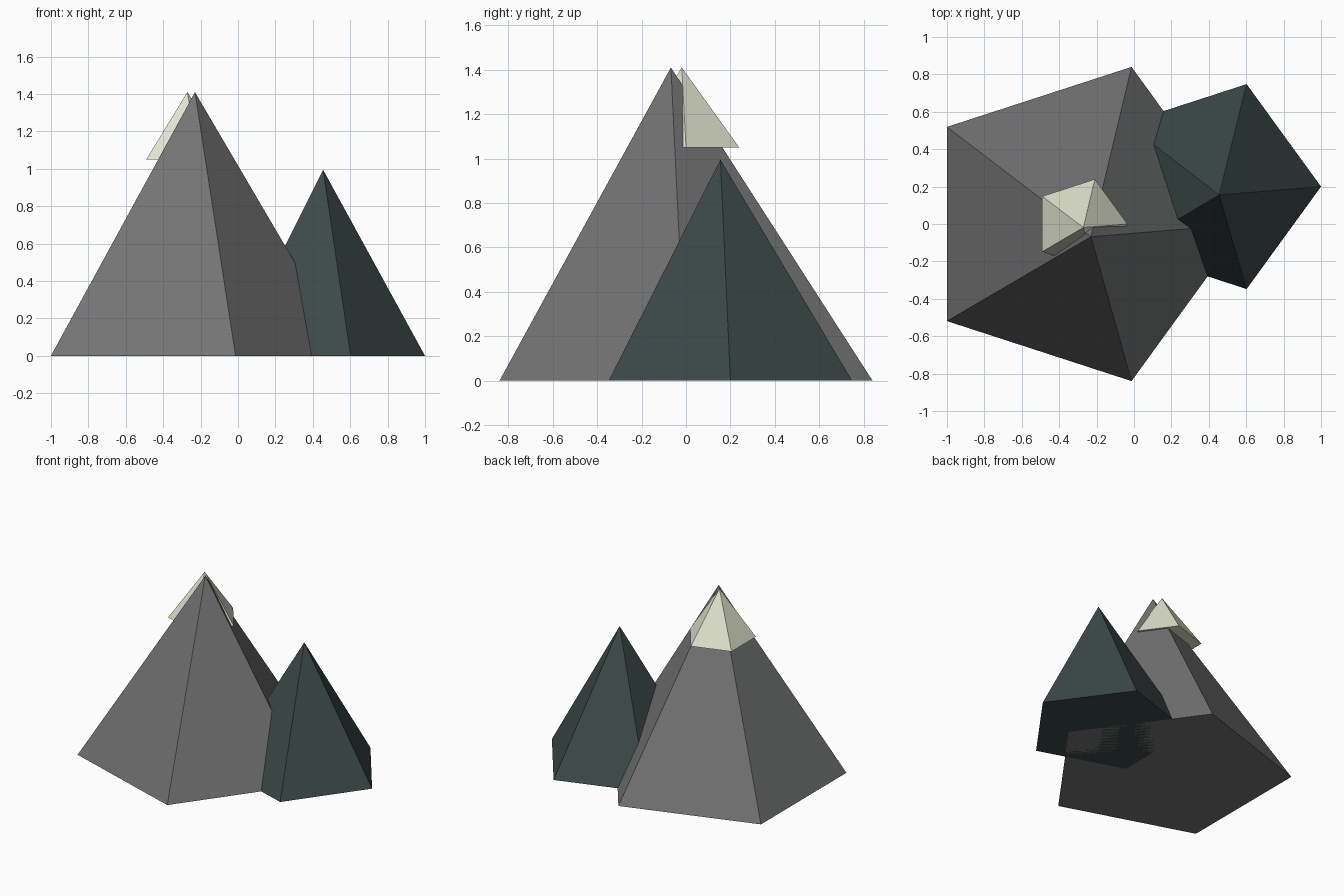
import bpy, bmesh, math

if "Cube" in bpy.data.objects:
    bpy.data.objects.remove(bpy.data.objects["Cube"])


def material(name, rgb):
    m = bpy.data.materials.new(name)
    m.diffuse_color = (*rgb, 1)
    m.use_nodes = True
    m.node_tree.nodes["Principled BSDF"].inputs["Base Color"].default_value = m.diffuse_color
    return m


def peak(name, center, radius, base_z, apex, mat, sides=5):
    """Closed pyramid on a regular polygon, first corner towards +x, with an off-centre apex."""
    bm = bmesh.new()
    ring = [bm.verts.new((center[0] + radius * math.cos(math.tau * i / sides),
                          center[1] + radius * math.sin(math.tau * i / sides),
                          base_z)) for i in range(sides)]
    tip = bm.verts.new(apex)
    bm.faces.new(ring[::-1])
    for i in range(sides):
        bm.faces.new((ring[i], ring[(i + 1) % sides], tip))
    mesh = bpy.data.meshes.new(name)
    bm.to_mesh(mesh)
    bm.free()
    mesh.materials.append(mat)
    obj = bpy.data.objects.new(name, mesh)
    bpy.context.collection.objects.link(obj)
    return obj


rock = material("grey rock", (0.170, 0.173, 0.171))
dark_rock = material("dark green rock", (0.045, 0.068, 0.066))
snow = material("pale snow", (0.74, 0.77, 0.61))

# Large mountain, smaller mountain beside it, and the snow cap on the large one
peak("large_mountain", (-0.286, 0.0), 0.883, 0.0, (-0.23, -0.068, 1.41), rock)
peak("small_mountain", (0.424, 0.2), 0.576, 0.0, (0.455, 0.155, 0.995), dark_rock)
peak("snow_cap", (-0.287, 0.0), 0.252, 1.05, (-0.271, -0.019, 1.41), snow)
